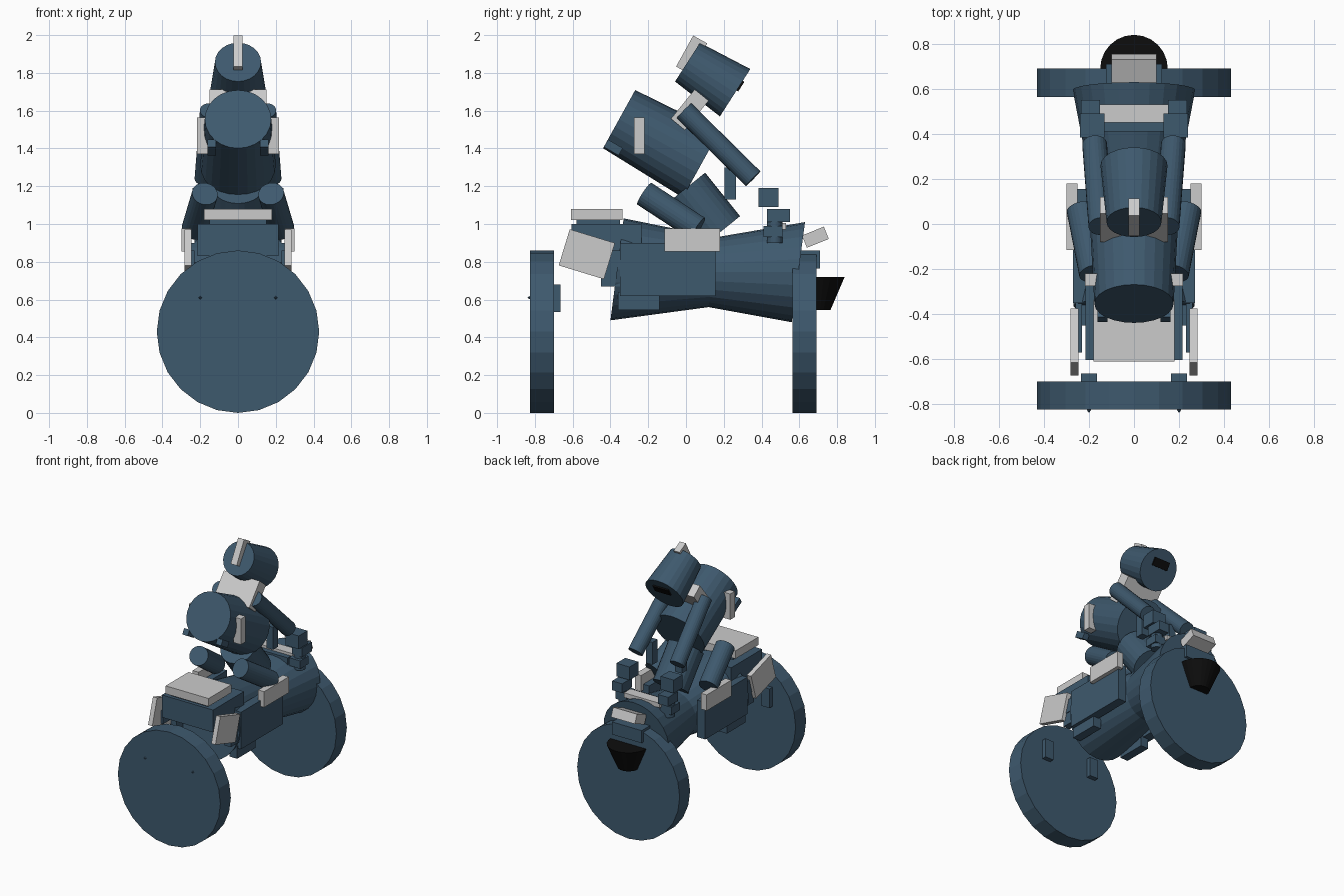
import bpy, bmesh, math
from mathutils import Vector, Matrix

if "Cube" in bpy.data.objects:
    bpy.data.objects.remove(bpy.data.objects["Cube"])


def material(name, rgb):
    m = bpy.data.materials.new(name)
    m.diffuse_color = (*rgb, 1)
    m.use_nodes = True
    m.node_tree.nodes["Principled BSDF"].inputs["Base Color"].default_value = m.diffuse_color
    return m


BLUE = material("blue_paint", (0.048, 0.10, 0.155))
BLACK = material("black", (0.004, 0.004, 0.004))


def finish(name, bm, mat):
    bmesh.ops.recalc_face_normals(bm, faces=bm.faces[:])
    me = bpy.data.meshes.new(name)
    bm.to_mesh(me)
    bm.free()
    ob = bpy.data.objects.new(name, me)
    bpy.context.collection.objects.link(ob)
    if mat:
        me.materials.append(mat)
    return ob


def box(name, center, size, mat=BLUE, tilt=0):
    bm = bmesh.new()
    M = (Matrix.Translation(center) @ Matrix.Rotation(math.radians(tilt), 4, 'X')
         @ Matrix.Diagonal((*size, 1)))
    bmesh.ops.create_cube(bm, size=1, matrix=M)
    return finish(name, bm, mat)


def span(name, x, y, z, mat=BLUE):
    """Axis-aligned box from (min, max) ranges."""
    return box(name, [(a + b) / 2 for a, b in (x, y, z)],
               [b - a for a, b in (x, y, z)], mat)


def rod(name, p, q, r1, r2=None, mat=BLUE, sides=24):
    p, q = Vector(p), Vector(q)
    d = q - p
    bm = bmesh.new()
    M = Matrix.Translation((p + q) / 2) @ d.to_track_quat('Z', 'Y').to_matrix().to_4x4()
    bmesh.ops.create_cone(bm, cap_ends=True, segments=sides, radius1=r1,
                          radius2=r1 if r2 is None else r2, depth=d.length, matrix=M)
    return finish(name, bm, mat)


# Wheels
rod("rear_wheel", (0, -.825, .43), (0, -.70, .43), .43)
rod("front_wheel", (0, .565, .43), (0, .69, .43), .43)

# Waisted hull lofted through three leaning rings: bottom (y, z), top (y, z), half width
bm = bmesh.new()
rings = []
for b, t, hw in [((-.40, .49), (-.33, 1.03), .27),
                 ((.12, .56), (.16, .93), .185),
                 ((.56, .48), (.63, 1.01), .272)]:
    ring = []
    for i in range(24):
        a = math.tau * i / 24
        k = (1 + math.sin(a)) / 2
        ring.append(bm.verts.new((hw * math.cos(a), b[0] + (t[0] - b[0]) * k,
                                  b[1] + (t[1] - b[1]) * k)))
    rings.append(ring)
for r, s in zip(rings, rings[1:]):
    for i in range(24):
        j = (i + 1) % 24
        bm.faces.new((r[i], r[j], s[j], s[i]))
bm.faces.new(rings[0])
bm.faces.new(rings[-1])
finish("hull", bm, BLUE)

# Rear deck
span("rear_deck", (-.215, .215), (-.605, -.235), (.83, 1.0))
span("seat_plate", (-.18, .18), (-.61, -.335), (1.02, 1.08), None)
span("seat_base", (-.15, .15), (-.58, -.35), (.99, 1.03))

# Front nose parts
span("nose_block", (-.125, .125), (.55, .71), (.765, .86))
box("nose_plate", (0, .685, .93), (.2, .125, .07), None, 22)
rod("nose_cone", (0, .69, .545), (0, .69, .72), .075, .15, BLACK)
span("handle_plate", (-.15, .15), (.45, .53), (.97, 1.005), None)
span("handle_base", (-.13, .13), (.41, .46), (.92, .985))

# Rider body
rod("pelvis", (0, 0, 1.19), (0, .185, .96), .13)
rod("torso", (0, -.354, 1.555), (0, .08, 1.315), .176, .2)
box("collar", (0, .02, 1.605), (.30, .095, .2), None, -39)
rod("head", (0, .008, 1.857), (0, .26, 1.695), .122, .149)
box("head_crest", (0, .03, 1.895), (.05, .085, .187), None, -29)
box("visor", (0, .28, 1.735), (.13, .03, .06), BLACK, -33)

# Paired parts
for s, side in ((-1, "left"), (1, "right")):
    def pair(name, x, y, z, mat=BLUE):
        span(f"{side}_{name}", sorted((s * x[0], s * x[1])), y, z, mat)

    # Limbs and hands
    rod(side + "_arm", (s * .147, -.01, 1.60), (s * .175, .355, 1.24), .055)
    rod(side + "_thigh", (s * .175, -.22, 1.16), (s * .23, .063, .975), .069)
    pair("forearm_block", (.095, .15), (.205, .265), (1.13, 1.30))
    pair("hand", (.13, .24), (.385, .49), (1.09, 1.19))
    pair("grip", (.15, .235), (.43, .55), (1.01, 1.08))
    pair("grip_mount", (.14, .235), (.41, .51), (.93, .99))
    rod(side + "_grip_post", (s * .19, .47, .90), (s * .19, .47, 1.02), .04)
    # Torso trim
    pair("torso_plate", (.155, .217), (-.275, -.22), (1.37, 1.565), None)
    box(side + "_torso_lug", (s * .14, -.385, 1.405), (.045, .09, .045), BLUE, -30)
    # Side armour
    pair("side_plate", (.25, .30), (-.115, .18), (.855, .975), None)
    box(side + "_rear_plate", (s * .265, -.525, .84), (.035, .25, .2), None, -17)
    pair("side_slab", (.2, .27), (-.35, .155), (.62, .90))
    pair("lower_step", (.18, .245), (-.36, -.14), (.545, .64))
    pair("rear_rail", (.23, .26), (-.57, -.3), (.76, .86))
    pair("rear_step", (.2, .255), (-.45, -.3), (.67, .80))
    # Rear wheel lugs and studs
    pair("wheel_lug", (.165, .235), (-.71, -.665), (.535, .68))
    rod(side + "_wheel_stud", (s * .2, -.82, .61), (s * .2, -.838, .61), .012, .002, BLUE, 4)
